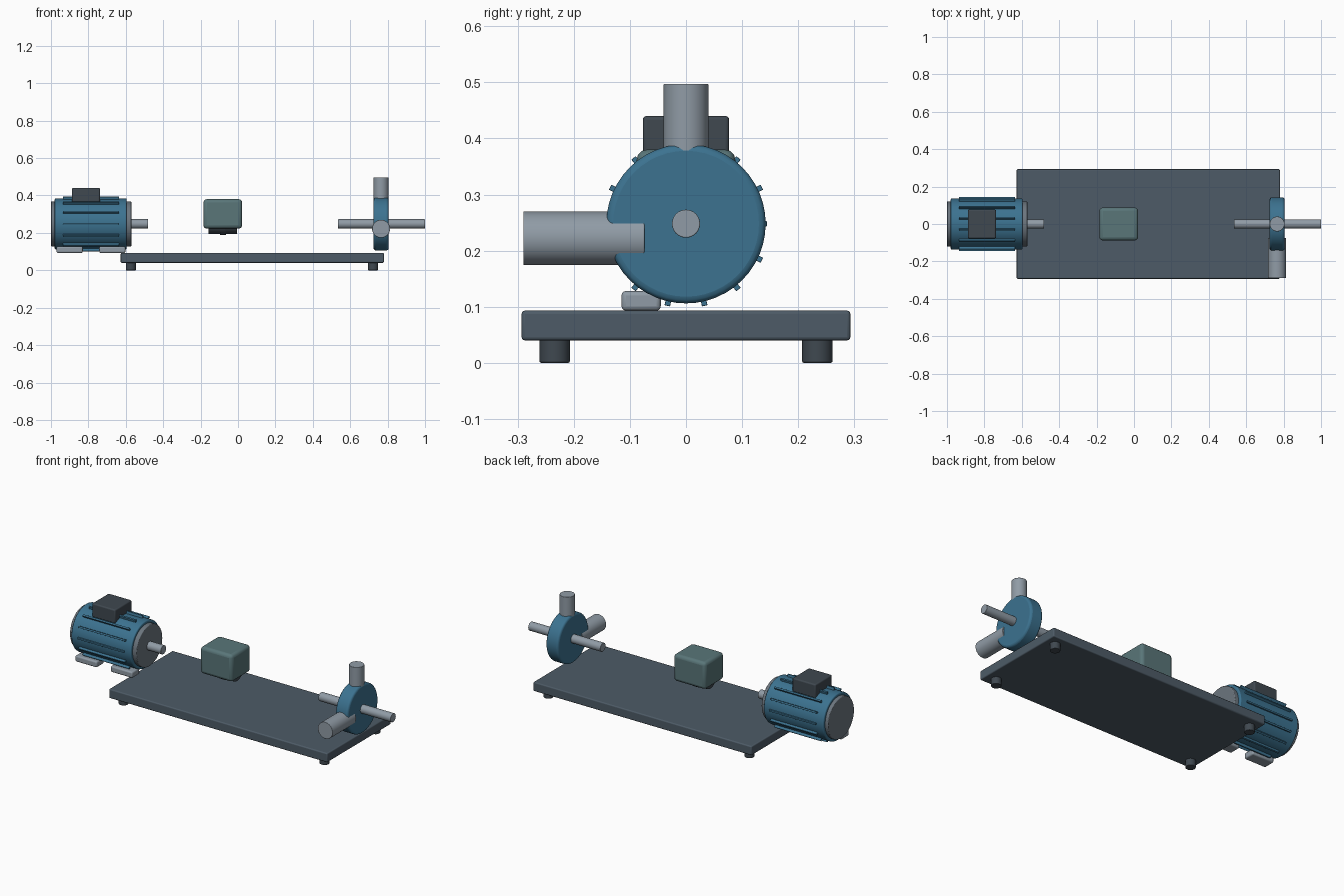
import bpy, math
from mathutils import Vector

if "Cube" in bpy.data.objects:
    bpy.data.objects.remove(bpy.data.objects["Cube"])


def mat(name, r, g, b):
    m = bpy.data.materials.new(name)
    m.diffuse_color = (r, g, b, 1)
    m.use_nodes = True
    m.node_tree.nodes["Principled BSDF"].inputs["Base Color"].default_value = m.diffuse_color
    return m


BLUE = mat("blue_paint", 0.045, 0.17, 0.28)
BASE = mat("base_paint", 0.075, 0.105, 0.135)
DARK = mat("dark_paint", 0.05, 0.065, 0.08)
STEEL = mat("steel", 0.28, 0.33, 0.38)
CAP = mat("cap_grey", 0.15, 0.18, 0.21)
GUARD = mat("guard_paint", 0.10, 0.18, 0.19)
AXIS_Z = 0.248


def finish(ob, name, material, bevel, segments=3):
    ob.name = name
    ob.data.materials.append(material)
    if bevel:
        mod = ob.modifiers.new("bevel", "BEVEL")
        mod.width = bevel
        mod.segments = segments
        mod.limit_method = "ANGLE"
        mod.angle_limit = math.radians(40)
    bpy.ops.object.shade_smooth_by_angle(angle=math.radians(35))
    return ob


def box(name, lo, hi, material, bevel=0.004):
    lo, hi = Vector(lo), Vector(hi)
    bpy.ops.mesh.primitive_cube_add(size=1, location=(lo + hi) / 2)
    ob = bpy.context.object
    ob.scale = hi - lo
    bpy.ops.object.transform_apply(location=False, rotation=False, scale=True)
    return finish(ob, name, material, bevel)


def rod(name, a, b, radius, material, bevel=0.002, sides=48):
    a, b = Vector(a), Vector(b)
    bpy.ops.mesh.primitive_cylinder_add(vertices=sides, radius=radius,
                                        depth=(b - a).length, location=(a + b) / 2)
    ob = bpy.context.object
    ob.rotation_euler = (b - a).to_track_quat("Z", "Y").to_euler()
    return finish(ob, name, material, bevel)


def axial(name, x0, x1, radius, material, bevel=0.002):
    return rod(name, (x0, 0, AXIS_Z), (x1, 0, AXIS_Z), radius, material, bevel)


# Base plate and its four round feet
box("base_plate", (-0.627, -0.293, 0.04), (0.78, 0.293, 0.093), BASE, 0.006)
for x in (-0.573, 0.722):
    for y in (-0.234, 0.234):
        rod("base_foot", (x, y, 0), (x, y, 0.045), 0.027, DARK, 0.003, 32)

# Motor body, end caps and shaft
axial("motor_body", -0.98, -0.595, 0.136, BLUE, 0.006)
axial("motor_rear_cap", -1.0, -0.97, 0.12, CAP, 0.004)
axial("motor_front_cap", -0.605, -0.57, 0.12, CAP, 0.004)
axial("motor_shaft", -0.58, -0.48, 0.025, STEEL)

# Cooling fins around the motor
for i in range(14):
    a = 2 * math.pi * i / 14
    r = 0.132 if i % 7 == 0 else 0.138
    fin = box("cooling_fin", (-0.935, -0.012, -0.005), (-0.635, 0.012, 0.005), BLUE, 0.001)
    fin.location = (-0.785, r * math.cos(a), AXIS_Z + r * math.sin(a))
    fin.rotation_euler = (a, 0, 0)

# Terminal box and motor feet
box("terminal_box", (-0.888, -0.077, 0.36), (-0.738, 0.077, 0.44), DARK, 0.007)
for x in (-0.97, -0.742):
    box("motor_foot", (x, -0.115, 0.093), (x + 0.14, -0.045, 0.128), STEEL, 0.008)

# Shaft coupling under its rounded guard
axial("coupling_rear_hub", -0.158, -0.095, 0.055, DARK)
axial("coupling_front_hub", -0.068, -0.005, 0.055, DARK)
axial("coupling_spider", -0.097, -0.064, 0.06, DARK)
box("coupling_guard", (-0.185, -0.088, 0.223), (0.022, 0.088, 0.38), GUARD, 0.018)

# Pump casing, shaft and two pipe nozzles
axial("pump_casing", 0.725, 0.805, 0.142, BLUE, 0.012)
axial("pump_shaft", 0.535, 1.0, 0.025, STEEL)
rod("discharge_nozzle", (0.765, 0, 0.353), (0.765, 0, 0.497), 0.04, STEEL)
rod("suction_nozzle", (0.765, -0.29, 0.222), (0.765, -0.074, 0.222), 0.048, STEEL)
